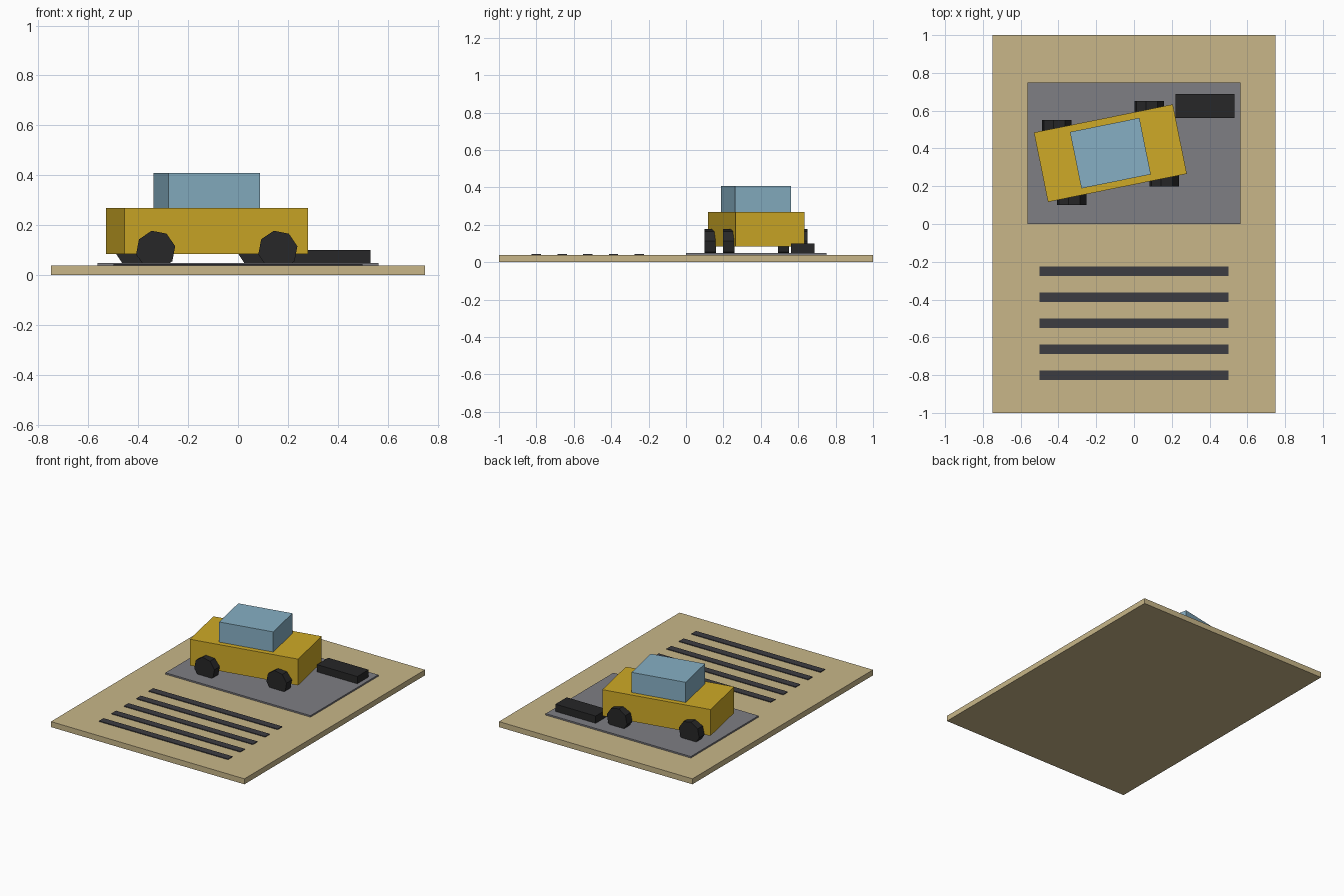
import bpy
from math import pi, sin, cos

if "Cube" in bpy.data.objects:
    bpy.data.objects.remove(bpy.data.objects["Cube"])


def material(name, rgb):
    m = bpy.data.materials.new(name)
    m.diffuse_color = (*rgb, 1)
    m.use_nodes = True
    m.node_tree.nodes["Principled BSDF"].inputs["Base Color"].default_value = m.diffuse_color
    return m


SAND = material("sand", (0.58, 0.47, 0.25))
ASPHALT = material("asphalt", (0.21, 0.21, 0.23))
STRIPE = material("dark_stripe", (0.045, 0.045, 0.053))
RUBBER = material("rubber", (0.02, 0.02, 0.021))
YELLOW = material("yellow_paint", (0.62, 0.40, 0.02))
GLASS = material("glass", (0.24, 0.43, 0.55))


def box(name, centre, size, z0, z1, mat, turn=0):
    bpy.ops.mesh.primitive_cube_add(size=1, location=(*centre, (z0 + z1) / 2),
                                    rotation=(0, 0, turn))
    ob = bpy.context.object
    ob.name = name
    ob.scale = (*size, z1 - z0)
    ob.data.materials.append(mat)
    return ob


# Ground board and parking pad
box("base_board", (0, 0), (1.5, 2), 0, 0.0385, SAND)
box("parking_pad", (0, 0.375), (1.125, 0.75), 0.0375, 0.049, ASPHALT)

# Row of dark stripes
for i in range(5):
    box(f"ground_stripe_{i + 1}", (0, -0.25 - 0.1375 * i), (1.0, 0.05),
        0.037, 0.0435, STRIPE)

# Low block beside the car
box("low_block", (0.375, 0.625), (0.3125, 0.125), 0.048, 0.1, RUBBER)

# Car body and cabin, turned slightly on the pad
CAR, TURN = (-0.125, 0.375), 0.2
box("car_body", CAR, (0.75, 0.375), 0.084, 0.268, YELLOW, TURN)
box("car_cabin", CAR, (0.375, 0.305), 0.268, 0.409, GLASS, TURN)

# Eight-sided wheels: placed around the turned car, axles along y
for end, lx in (("rear", -0.25), ("front", 0.25)):
    for side, ly in (("right", -0.2), ("left", 0.2)):
        x = CAR[0] + lx * cos(TURN) - ly * sin(TURN)
        y = CAR[1] + lx * sin(TURN) + ly * cos(TURN)
        bpy.ops.mesh.primitive_cylinder_add(
            vertices=8, radius=0.08, depth=0.06, location=(x, y, 0.099),
            rotation=(pi / 2, -TURN, 0))
        wheel = bpy.context.object
        wheel.name = f"{end}_{side}_wheel"
        wheel.data.materials.append(RUBBER)
